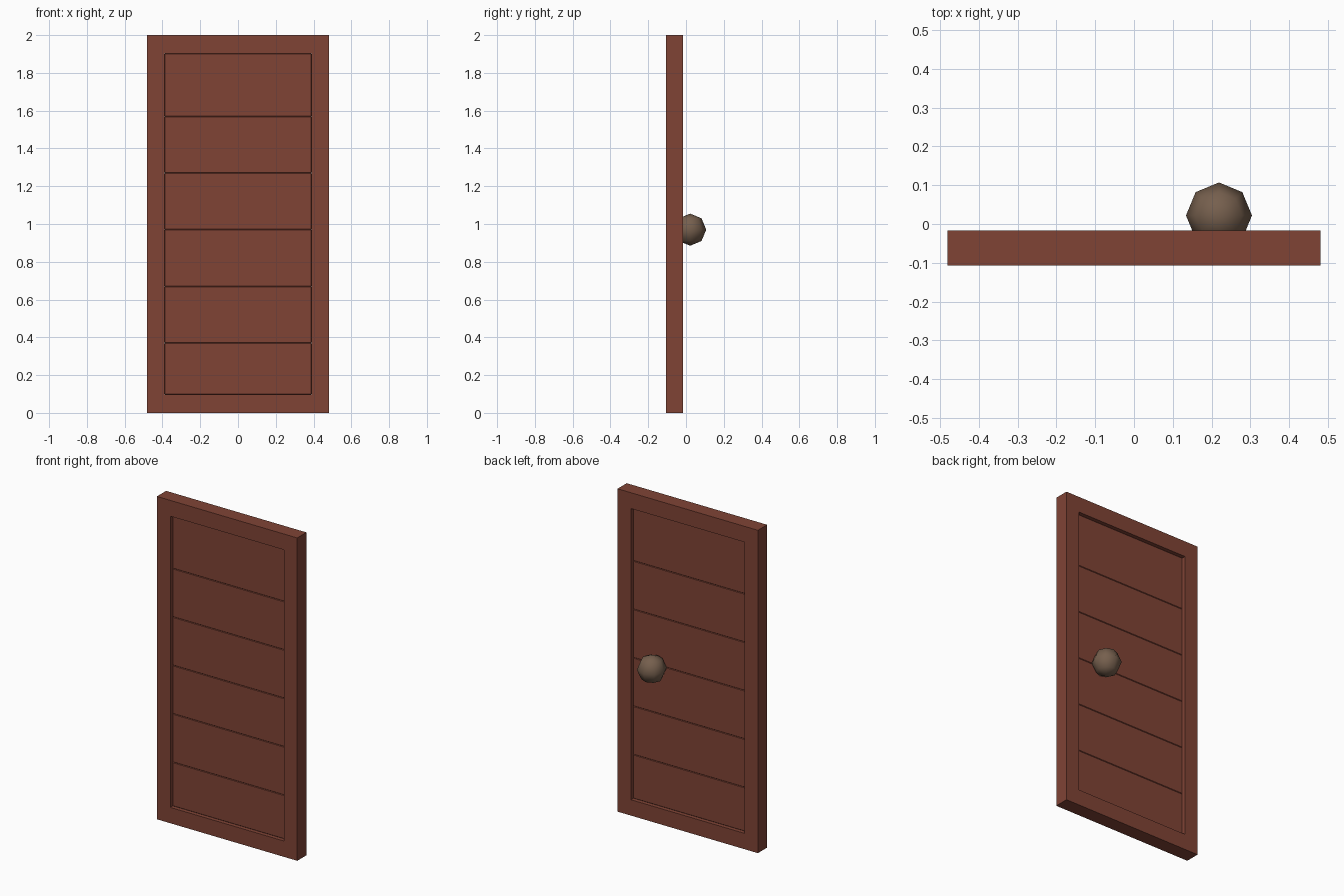
import bpy, bmesh, math
from mathutils import Matrix, Vector

if "Cube" in bpy.data.objects:
    bpy.data.objects.remove(bpy.data.objects["Cube"])

Y0, Y1 = -0.107, -0.017          # front and back of the door
P0, P1 = Y0 + 0.022, Y1 - 0.022  # front and back of the planks


def material(name, rgb):
    m = bpy.data.materials.new(name)
    m.diffuse_color = (*rgb, 1)
    m.use_nodes = True
    m.node_tree.nodes["Principled BSDF"].inputs["Base Color"].default_value = m.diffuse_color
    return m


wood = material("red brown wood", (0.215, 0.057, 0.036))
metal = material("dull bronze", (0.180, 0.115, 0.075))


def finish(name, bm, mat):
    bmesh.ops.recalc_face_normals(bm, faces=bm.faces)
    me = bpy.data.meshes.new(name)
    bm.to_mesh(me)
    bm.free()
    me.materials.append(mat)
    ob = bpy.data.objects.new(name, me)
    bpy.context.collection.objects.link(ob)
    return ob


# Frame: one rectangular ring, extruded through the door thickness
bm = bmesh.new()


def rectangle(x, z0, z1):
    return [bm.verts.new((sx * x, Y0, z))
            for sx, z in ((-1, z0), (1, z0), (1, z1), (-1, z1))]


outer, inner = rectangle(0.481, 0, 2), rectangle(0.389, 0.098, 1.902)
faces = []
for i in range(4):
    j = (i + 1) % 4
    faces.append(bm.faces.new((outer[i], outer[j], inner[j], inner[i])))
ext = bmesh.ops.extrude_face_region(bm, geom=faces, use_keep_orig=True)
bmesh.ops.translate(bm, vec=(0, Y1 - Y0, 0),
                    verts=[g for g in ext["geom"] if isinstance(g, bmesh.types.BMVert)])
finish("door_frame", bm, wood)

# Horizontal planks with slightly eased edges, recessed on both sides
seams = [0.098, 0.37, 0.67, 0.97, 1.27, 1.57, 1.902]
for i, (a, b) in enumerate(zip(seams, seams[1:])):
    bm = bmesh.new()
    bmesh.ops.create_cube(bm, size=1, matrix=Matrix.LocRotScale(
        Vector((0, (P0 + P1) / 2, (a + b) / 2)), None,
        Vector((0.778, P1 - P0, b - a))))
    bmesh.ops.bevel(bm, geom=bm.edges[:], offset=0.003, segments=1, affect='EDGES')
    finish(f"plank_{i + 1}", bm, wood)

# Knob on the back: low-poly ball
bm = bmesh.new()
bmesh.ops.create_uvsphere(bm, u_segments=8, v_segments=4, radius=0.085,
                          matrix=Matrix.Translation((0.219, 0.022, 0.97)))
for f in bm.faces:
    f.smooth = True
finish("door_knob", bm, metal)
